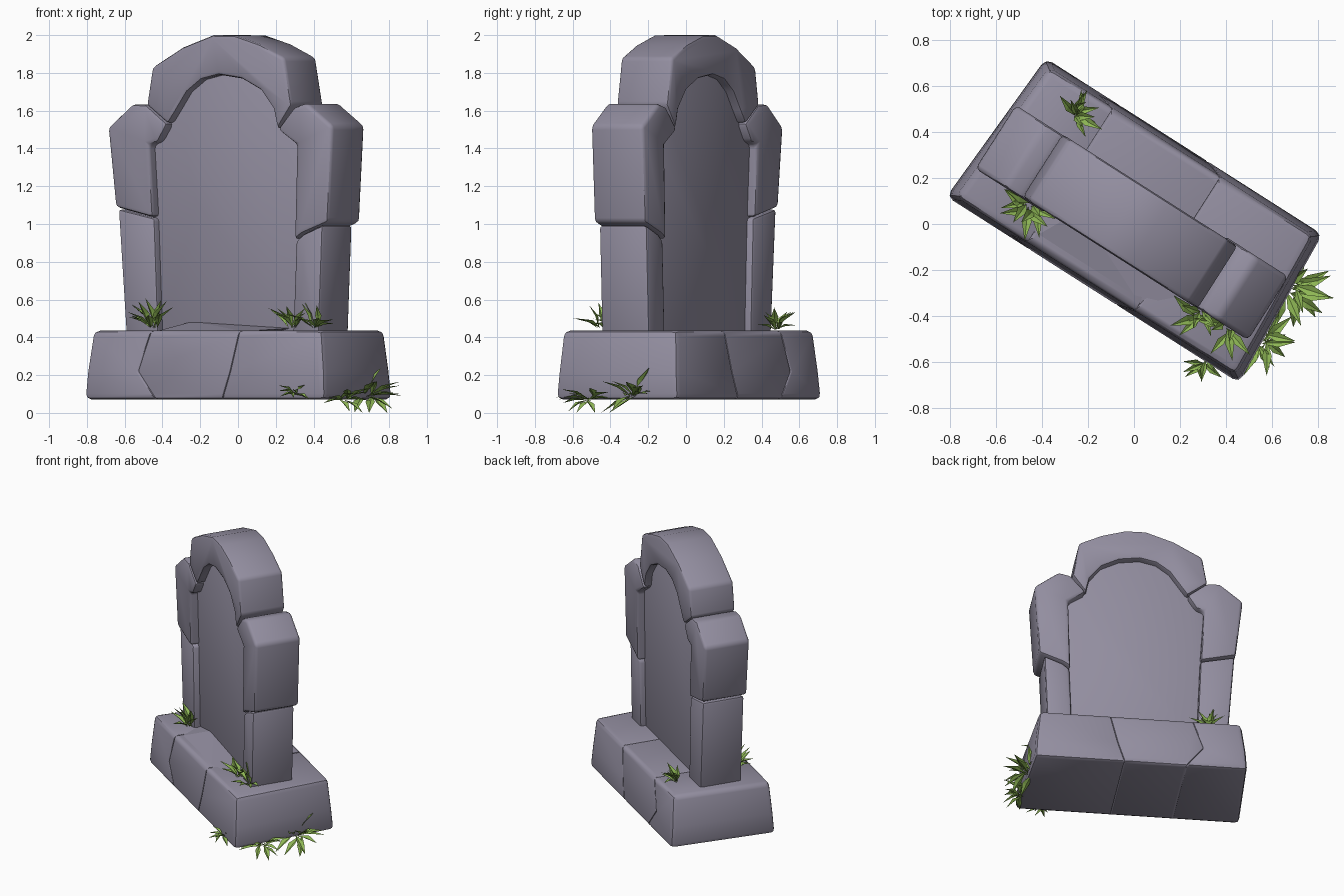
import bpy, bmesh, math, random
from mathutils import Vector, Matrix

if "Cube" in bpy.data.objects:
    bpy.data.objects.remove(bpy.data.objects["Cube"])

random.seed(4)
TURN = Matrix.Rotation(math.radians(-32.5), 4, 'Z')   # whole monument is turned


def material(name, rgb):
    m = bpy.data.materials.new(name)
    m.diffuse_color = (*rgb, 1)
    m.use_nodes = True
    m.node_tree.nodes["Principled BSDF"].inputs["Base Color"].default_value = m.diffuse_color
    return m


STONE = material("grey violet stone", (0.29, 0.27, 0.35))
GRASS = material("grass green", (0.27, 0.47, 0.09))


def activate(ob):
    bpy.ops.object.select_all(action='DESELECT')
    ob.select_set(True)
    bpy.context.view_layer.objects.active = ob


def finish(name, bm, mat):
    bm.transform(TURN)
    me = bpy.data.meshes.new(name)
    bm.to_mesh(me)
    bm.free()
    ob = bpy.data.objects.new(name, me)
    bpy.context.collection.objects.link(ob)
    me.materials.append(mat)
    return ob


def slab(name, outline, v0, v1, width, shape=None, width_of=None):
    """Extrude a (u, z) outline from v0 to v1 and round its edges."""
    bm = bmesh.new()
    weight = bm.edges.layers.float.new('bevel_weight_edge')
    front = [bm.verts.new((u, v0, z)) for u, z in outline]
    back = [bm.verts.new((u, v1, z)) for u, z in outline]
    bm.faces.new(front)
    bm.faces.new(back[::-1])
    for i in range(len(outline)):
        j = (i + 1) % len(outline)
        bm.faces.new((front[j], front[i], back[i], back[j]))
    bmesh.ops.recalc_face_normals(bm, faces=bm.faces[:])
    if shape:
        for p in bm.verts:
            shape(p.co)
    bm.normal_update()
    for e in bm.edges:
        if e.calc_face_angle(0) > 0.5:
            e[weight] = (width_of(e) if width_of else width) / width
    ob = finish(name, bm, STONE)
    mod = ob.modifiers.new("rounded edges", 'BEVEL')
    mod.limit_method = 'WEIGHT'
    mod.width = width
    mod.segments = 2
    activate(ob)
    bpy.ops.object.modifier_apply(modifier=mod.name)
    bpy.ops.object.shade_smooth_by_angle(angle=math.radians(40))
    return ob


# plinth: three blocks with crooked joints, narrower towards top and back
LO, MID, HI = 0.07, 0.22, 0.437
seam_a = [(-0.30, LO), (-0.42, MID), (-0.345, HI)]
seam_b = [(0.115, LO), (0.16, MID), (0.21, HI)]
left_end = [(-0.755, LO), (-0.745, MID), (-0.715, HI)]
right_end = [(0.76, LO), (0.75, MID), (0.725, HI)]


def taper(co):
    t = (co.z - LO) / (HI - LO)
    if co.y > 0:
        co.y -= 0.03 * t
        if abs(co.x) > 0.6:
            co.x *= 0.945
    else:
        co.y += 0.025 * t


def plinth_edge(e):
    """Joints get a thin bevel, outer edges a generous one."""
    at_joint = all(abs(p.co.x) < 0.6 for p in e.verts)
    return 0.01 if at_joint else 0.032


for name, a, b in (("plinth_left", left_end, seam_a), ("plinth_middle", seam_a, seam_b),
                   ("plinth_right", seam_b, right_end)):
    # the middle block's long edges run from joint to joint, so test the span too
    def edge_width(e):
        span = abs(e.verts[0].co.x - e.verts[1].co.x)
        return 0.032 if span > 0.3 else plinth_edge(e)
    slab(name, a + b[::-1], -0.34, 0.405, 0.032, taper, edge_width)

# sloping rise of the plinth in front of the panel
bm = bmesh.new()
for p in ((-0.336, -0.28, 0.432), (0.21, -0.28, 0.432), (-0.23, -0.08, 0.485), (0.42, -0.08, 0.45),
          (-0.45, -0.08, 0.435), (0, -0.2, 0.38), (0, -0.08, 0.38)):
    bm.verts.new(p)
bmesh.ops.convex_hull(bm, input=bm.verts[:])
finish("plinth_rise", bm, STONE)

# recessed panel
slab("panel", [(-0.44, 0.4), (-0.49, 1.45), (-0.37, 1.56), (-0.24, 1.78), (-0.02, 1.84),
               (0.25, 1.78), (0.37, 1.56), (0.49, 1.45), (0.46, 0.4)], -0.105, 0.11, 0.005)

# side stones
slab("lower_left_stone", [(-0.61, 0.40), (-0.66, 1.08), (-0.43, 1.03), (-0.405, 0.40)],
     -0.15, 0.15, 0.018)
slab("lower_right_stone", [(0.435, 0.40), (0.455, 0.91), (0.50, 0.945), (0.625, 0.995), (0.60, 0.40)],
     -0.15, 0.15, 0.018)
slab("left_shoulder", [(-0.34, 1.53), (-0.47, 1.63), (-0.56, 1.635), (-0.715, 1.51), (-0.667, 1.09),
                       (-0.43, 1.035), (-0.455, 1.42), (-0.40, 1.435)], -0.168, 0.16, 0.022)
slab("right_shoulder", [(0.345, 1.50), (0.45, 1.62), (0.53, 1.64), (0.692, 1.52), (0.662, 1.01),
                        (0.50, 0.95), (0.45, 0.915), (0.465, 1.42)], -0.16, 0.168, 0.022)

# arched cap stone
slab("arch", [(-0.475, 1.63), (-0.44, 1.83), (-0.25, 1.935), (-0.06, 2.0), (0.08, 1.998), (0.24, 1.95),
              (0.39, 1.88), (0.435, 1.63), (0.345, 1.50), (0.32, 1.61), (0.24, 1.71), (0.12, 1.77),
              (-0.02, 1.79), (-0.13, 1.765), (-0.22, 1.70), (-0.29, 1.60), (-0.34, 1.53)],
     -0.162, 0.162, 0.02)


# grass: folded leaf blades fanning out of a root
def tuft(name, root, lean, count, size, low, high):
    bm = bmesh.new()
    for i in range(count):
        az = math.radians(lean + (i / (count - 1) - 0.5) * 190 + random.uniform(-10, 10))
        el = math.radians(random.uniform(low, high))
        d = Vector((math.cos(az) * math.cos(el), math.sin(az) * math.cos(el), math.sin(el)))
        side = d.cross(Vector((0, 0, 1))).normalized()
        up = side.cross(d)
        length = size * random.uniform(0.75, 1.1)
        start = Vector(root) + side * random.uniform(-0.03, 0.03)
        w = length * 0.13
        ctr = start + d * length * 0.5
        pts = [start, ctr + side * w + up * 0.012, start + d * length - up * 0.015,
               ctr - side * w + up * 0.012, ctr]
        for p in pts:
            p.z = max(p.z, 0.0)          # nothing goes below the ground
        a, r, t, l, c = [bm.verts.new(p) for p in pts]
        for f in ((a, r, c), (r, t, c), (t, l, c), (l, a, c)):
            bm.faces.new(f)
    finish(name, bm, GRASS)


tuft("grass_front_left", (-0.42, -0.18, 0.45), -90, 11, 0.17, 25, 80)
tuft("grass_front_right_a", (0.45, -0.17, 0.45), -90, 8, 0.16, 25, 75)
tuft("grass_front_right_b", (0.58, -0.17, 0.45), -80, 8, 0.15, 15, 75)
tuft("grass_back", (-0.47, 0.26, 0.44), 60, 12, 0.14, 15, 65)
tuft("grass_side_a", (0.73, 0.13, 0.09), 0, 14, 0.18, -30, 75)
tuft("grass_side_b", (0.74, -0.13, 0.07), 0, 11, 0.16, -35, 35)
tuft("grass_front_low", (0.57, -0.33, 0.10), -90, 8, 0.11, -10, 65)
